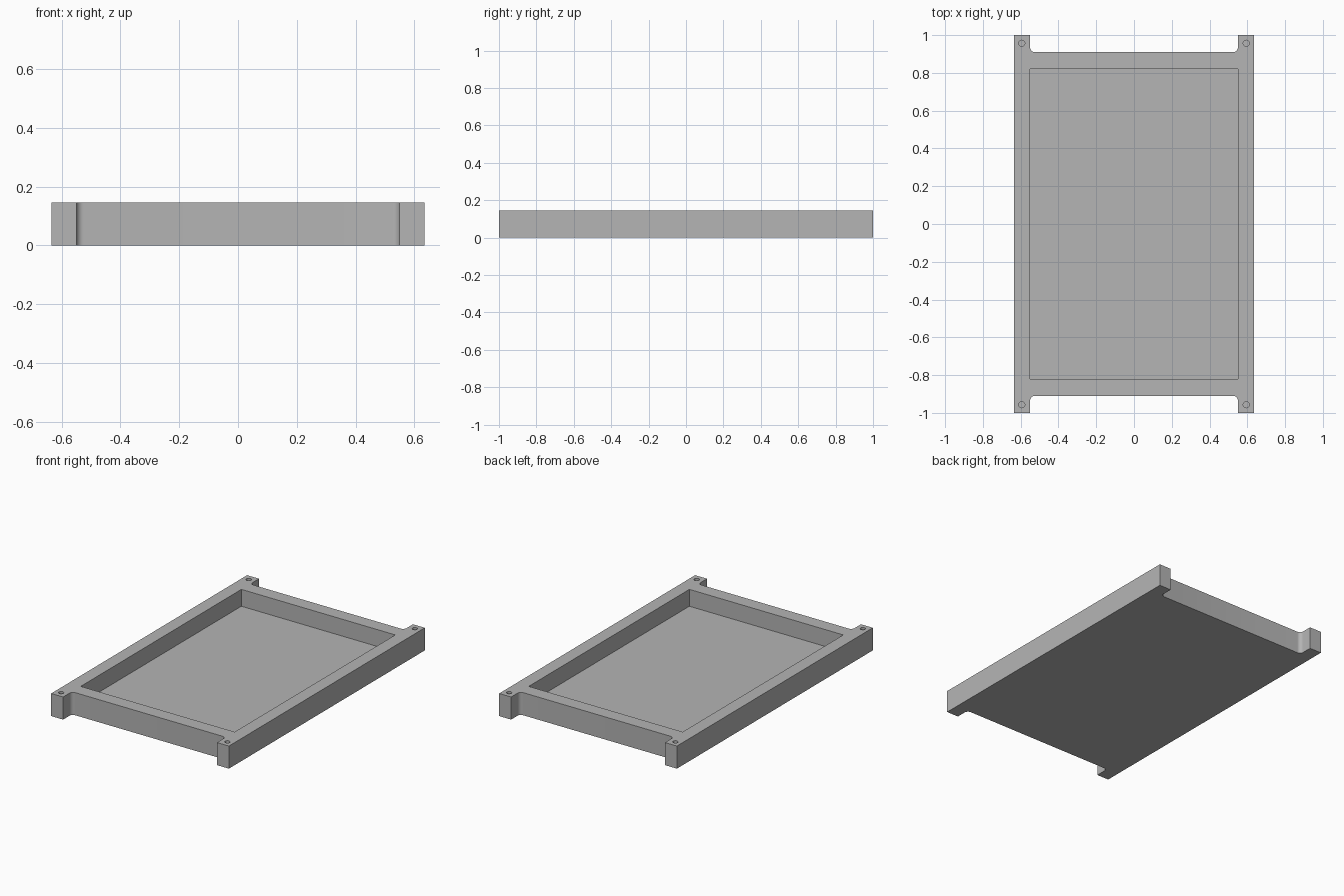
import bpy, bmesh
from math import sin, cos, pi

if "Cube" in bpy.data.objects:
    bpy.data.objects.remove(bpy.data.objects["Cube"], do_unlink=True)

HALF_W, HALF_L, HEIGHT = 0.635, 1.0, 0.146
INNER_X, END_Y, FILLET = 0.55, 0.91, 0.025
POCKET_Y, FLOOR = 0.82, 0.037
HOLE_X, HOLE_Y, HOLE_R = 0.594, 0.957, 0.016

grey = bpy.data.materials.new("plain_grey")
grey.use_nodes = True
colour = (0.46, 0.46, 0.46, 1)
grey.diffuse_color = colour
grey.node_tree.nodes["Principled BSDF"].inputs["Base Color"].default_value = colour


def prism(name, outline, z0, z1):
    """Solid made by extruding a closed outline from z0 up to z1."""
    bm = bmesh.new()
    face = bm.faces.new([bm.verts.new((x, y, z0)) for x, y in outline])
    moved = bmesh.ops.extrude_face_region(bm, geom=[face])["geom"]
    verts = [v for v in moved if isinstance(v, bmesh.types.BMVert)]
    bmesh.ops.translate(bm, verts=verts, vec=(0, 0, z1 - z0))
    bmesh.ops.recalc_face_normals(bm, faces=bm.faces)
    mesh = bpy.data.meshes.new(name)
    bm.to_mesh(mesh)
    bm.free()
    mesh.materials.append(grey)
    obj = bpy.data.objects.new(name, mesh)
    bpy.context.collection.objects.link(obj)
    return obj


def cut(target, cutter):
    """Subtract the cutter from the target and discard it."""
    mod = target.modifiers.new("cut", 'BOOLEAN')
    mod.operation, mod.solver, mod.object = 'DIFFERENCE', 'EXACT', cutter
    bpy.context.view_layer.objects.active = target
    bpy.ops.object.modifier_apply(modifier=mod.name)
    bpy.data.objects.remove(cutter, do_unlink=True)


# Outline: one quarter from the long side, round the corner lug and its fillet
quarter = [(HALF_W, HALF_L), (INNER_X, HALF_L)]
for i in range(9):
    a = pi / 2 * i / 8
    quarter.append((INNER_X - FILLET + FILLET * cos(a),
                    END_Y + FILLET - FILLET * sin(a)))
back = quarter + [(-x, y) for x, y in reversed(quarter)]
outline = back + [(-x, -y) for x, y in back]
tray = prism("tray_frame", outline, 0, HEIGHT)

# Recessed pocket
pocket = [(INNER_X, POCKET_Y), (-INNER_X, POCKET_Y),
          (-INNER_X, -POCKET_Y), (INNER_X, -POCKET_Y)]
cut(tray, prism("pocket_cutter", pocket, FLOOR, HEIGHT + 0.1))

# Blind screw holes in the four corner lugs
for sx in (-1, 1):
    for sy in (-1, 1):
        circle = [(sx * HOLE_X + HOLE_R * cos(2 * pi * i / 24),
                   sy * HOLE_Y + HOLE_R * sin(2 * pi * i / 24)) for i in range(24)]
        cut(tray, prism("hole_cutter", circle, FLOOR, HEIGHT + 0.1))

# Smooth the fillets and holes, keep the edges crisp
bpy.ops.object.select_all(action='DESELECT')
tray.select_set(True)
bpy.context.view_layer.objects.active = tray
bpy.ops.object.shade_smooth_by_angle(angle=pi / 6)
